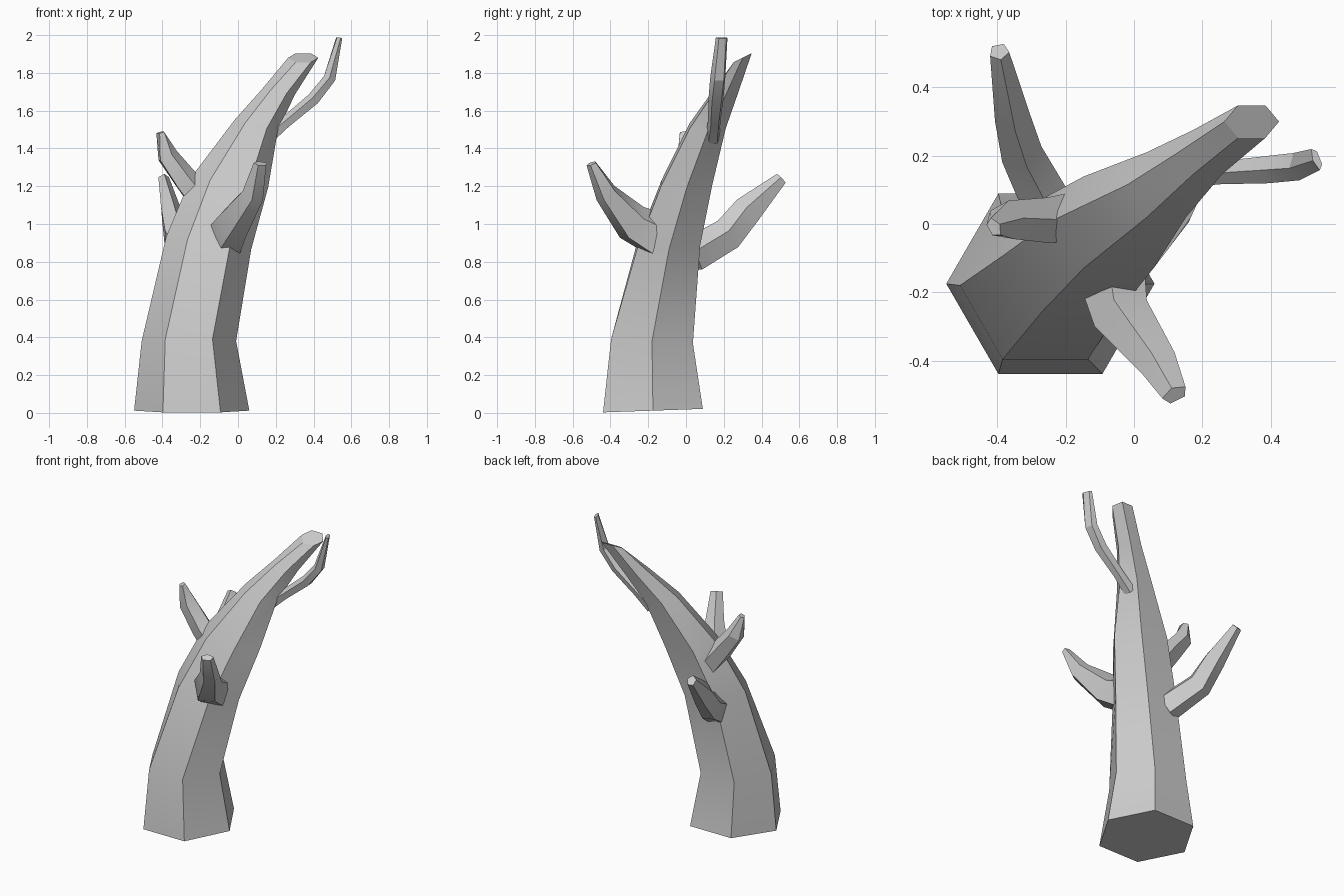
import bpy, bmesh
from math import cos, sin, pi, radians
from mathutils import Vector

if "Cube" in bpy.data.objects:
    bpy.data.objects.remove(bpy.data.objects["Cube"])


def loft(name, rings):
    """Skin a stack of equal-length point rings and cap both ends."""
    bm = bmesh.new()
    loops = [[bm.verts.new(p) for p in ring] for ring in rings]
    n = len(loops[0])
    for a, b in zip(loops, loops[1:]):
        for i in range(n):
            j = (i + 1) % n
            bm.faces.new((a[i], a[j], b[j], b[i]))
    bm.faces.new(loops[0][::-1])
    bm.faces.new(loops[-1])
    bmesh.ops.recalc_face_normals(bm, faces=bm.faces)
    mesh = bpy.data.meshes.new(name)
    bm.to_mesh(mesh)
    bm.free()
    obj = bpy.data.objects.new(name, mesh)
    bpy.context.collection.objects.link(obj)
    bpy.ops.object.select_all(action='DESELECT')
    bpy.context.view_layer.objects.active = obj
    obj.select_set(True)
    bpy.ops.object.shade_smooth_by_angle(angle=radians(25))
    return obj


def trunk_ring(cx, cy, cz, rx, ry, slope_x, slope_y):
    """Tilted hexagon with corners pointing along x."""
    ring = []
    for i in range(6):
        dx, dy = rx * cos(i * pi / 3), ry * sin(i * pi / 3)
        ring.append((cx + dx, cy + dy, cz + slope_x * dx + slope_y * dy))
    return ring


def branch(name, stations, sides=5):
    """Tapering limb: stations are (x, y, z, half width, half depth)."""
    pts = [Vector(s[:3]) for s in stations]
    rings = []
    for i, s in enumerate(stations):
        t = (pts[min(i + 1, len(pts) - 1)] - pts[max(i - 1, 0)]).normalized()
        side = t.cross(Vector((0, 0, 1))).normalized()
        up = side.cross(t)
        angles = [2 * pi * k / sides + pi / 2 for k in range(sides)]
        rings.append([pts[i] + side * s[3] * cos(a) + up * s[4] * sin(a)
                      for a in angles])
    return loft(name, rings)


# Leaning six-sided trunk, from the flat stump up to the broken tip
loft("trunk", [trunk_ring(*r) for r in [
    (-0.245, -0.175, 0.012, 0.305, 0.305, 0.0, 0.035),
    (-0.260, -0.180, 0.38, 0.25, 0.25, 0.0, -0.05),
    (-0.155, -0.090, 0.90, 0.225, 0.19, -0.15, 0.0),
    (-0.045, 0.005, 1.22, 0.205, 0.155, -0.12, 0.0),
    (0.095, 0.115, 1.52, 0.115, 0.11, -0.25, 0.0),
    (0.215, 0.210, 1.70, 0.085, 0.075, -0.2, 0.0),
    (0.345, 0.300, 1.88, 0.08, 0.055, 0.0, 0.5),
]])

# Thin upper twig
branch("upper_twig", [
    (0.15, 0.14, 1.45, 0.04, 0.04),
    (0.25, 0.15, 1.535, 0.035, 0.033),
    (0.40, 0.16, 1.66, 0.042, 0.036),
    (0.485, 0.17, 1.77, 0.043, 0.033),
    (0.535, 0.19, 1.985, 0.035, 0.012),
])

# Stubby front limb
branch("front_branch", [
    (-0.07, -0.12, 0.92, 0.11, 0.13),
    (-0.03, -0.28, 1.0, 0.09, 0.11),
    (0.08, -0.42, 1.16, 0.06, 0.065),
    (0.12, -0.50, 1.32, 0.04, 0.025),
])

# Short left limb
branch("left_branch", [
    (-0.19, 0.02, 1.12, 0.075, 0.075),
    (-0.27, 0.01, 1.22, 0.07, 0.07),
    (-0.375, 0.01, 1.36, 0.06, 0.058),
    (-0.41, -0.01, 1.485, 0.03, 0.02),
])

# Long rear limb
branch("rear_branch", [
    (-0.24, 0.03, 0.83, 0.08, 0.10),
    (-0.335, 0.22, 0.94, 0.065, 0.095),
    (-0.36, 0.33, 1.07, 0.055, 0.085),
    (-0.395, 0.505, 1.24, 0.03, 0.035),
])
